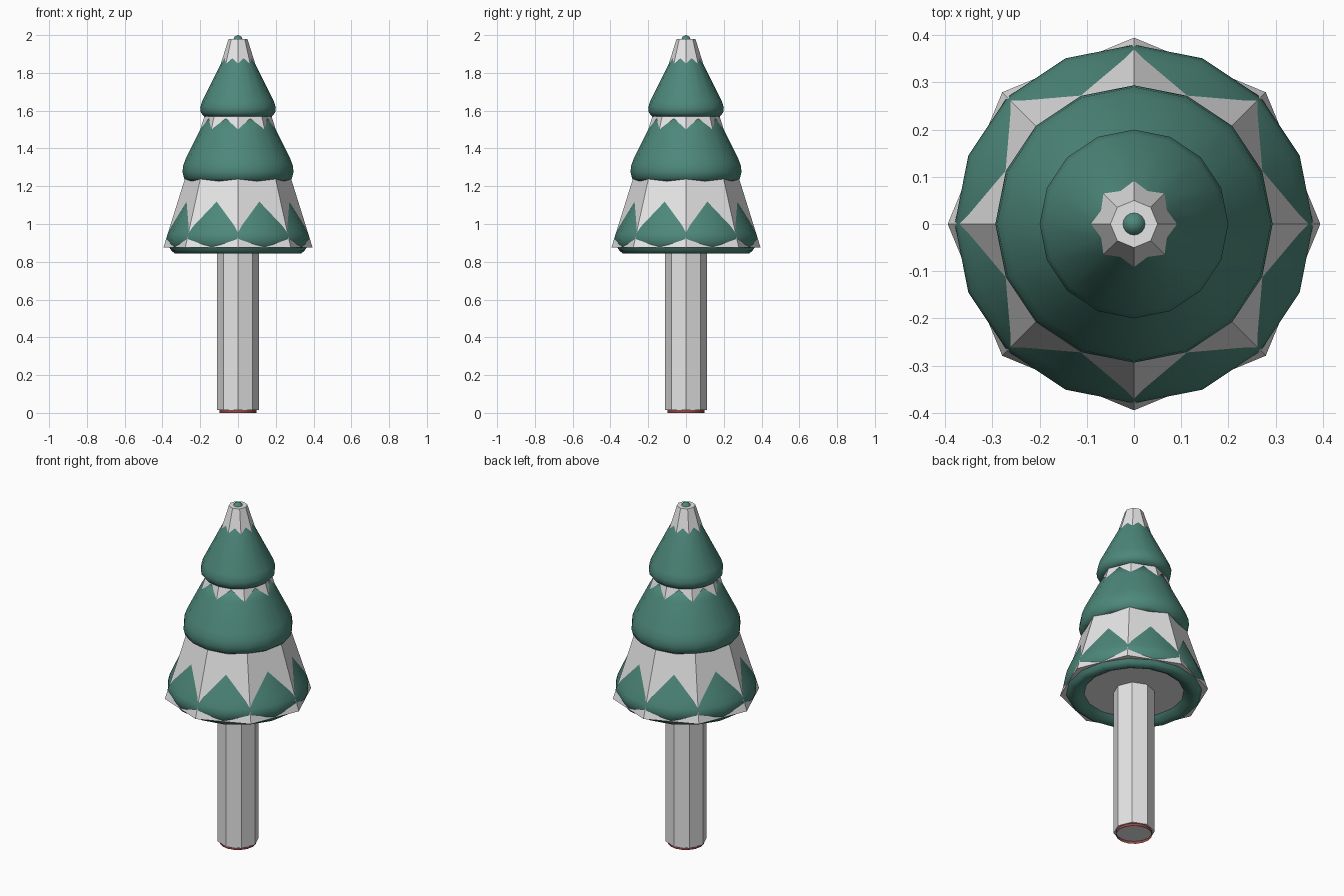
import bpy, math

if "Cube" in bpy.data.objects:
    bpy.data.objects.remove(bpy.data.objects["Cube"])


def material(name, rgb):
    m = bpy.data.materials.new(name)
    m.diffuse_color = (*rgb, 1.0)
    m.use_nodes = True
    m.node_tree.nodes["Principled BSDF"].inputs["Base Color"].default_value = m.diffuse_color
    return m


GREEN = material("pine green", (0.075, 0.245, 0.195))
GREY = material("light grey", (0.78, 0.78, 0.78))
RED = material("bark red", (0.30, 0.06, 0.06))


def lathe(name, profile, sides, mat, smooth=False, cap_bottom=False, cap_top=False):
    """Revolve (radius, z) points around the z axis; radius 0 makes a tip."""
    verts, faces, rings = [], [], []
    for r, z in profile:
        start = len(verts)
        n = 1 if r == 0 else sides
        for i in range(n):
            a = 2 * math.pi * i / sides
            verts.append((r * math.cos(a), r * math.sin(a), z))
        rings.append([start + (i % n) for i in range(sides)])
    for lo, hi in zip(rings, rings[1:]):
        for i in range(sides):
            j = (i + 1) % sides
            f = [lo[i], lo[j], hi[j], hi[i]]
            faces.append(list(dict.fromkeys(f)))
    if cap_bottom:
        faces.append(rings[0][::-1])
    if cap_top:
        faces.append(rings[-1])
    mesh = bpy.data.meshes.new(name)
    mesh.from_pydata(verts, [], faces)
    mesh.materials.append(mat)
    mesh.polygons.foreach_set("use_smooth", [smooth] * len(mesh.polygons))
    mesh.update()
    ob = bpy.data.objects.new(name, mesh)
    bpy.context.collection.objects.link(ob)
    return ob


# Smooth three-tier foliage with rounded skirts
lathe("foliage", [
    (0.255, 0.89), (0.272, 0.868), (0.305, 0.85), (0.332, 0.843), (0.353, 0.858),
    (0.370, 0.89), (0.380, 0.92), (0.372, 0.95), (0.355, 0.99), (0.294, 1.12),
    (0.22, 1.27),
    (0.24, 1.235), (0.262, 1.225), (0.285, 1.24), (0.294, 1.275), (0.290, 1.31),
    (0.275, 1.35), (0.20, 1.50), (0.145, 1.60),
    (0.13, 1.58), (0.15, 1.567), (0.18, 1.57), (0.197, 1.59), (0.20, 1.615),
    (0.19, 1.65), (0.09, 1.85), (0.026, 1.975), (0.018, 1.991), (0, 2.0),
], 16, GREEN, smooth=True)

# Flat-sided grey cone poking through the foliage
lathe("inner_cone", [(0.395, 0.875), (0.05, 1.98)], 8, GREY,
      cap_bottom=True, cap_top=True)

# Flat-sided grey trunk sleeve
lathe("trunk_sleeve", [(0.11, 0.015), (0.11, 0.90)], 8, GREY,
      cap_bottom=True, cap_top=True)

# Red trunk core, open below, showing as a thin rim at the foot
lathe("trunk_core", [(0.097, 0.0), (0.097, 0.88)], 16, RED, smooth=True)
